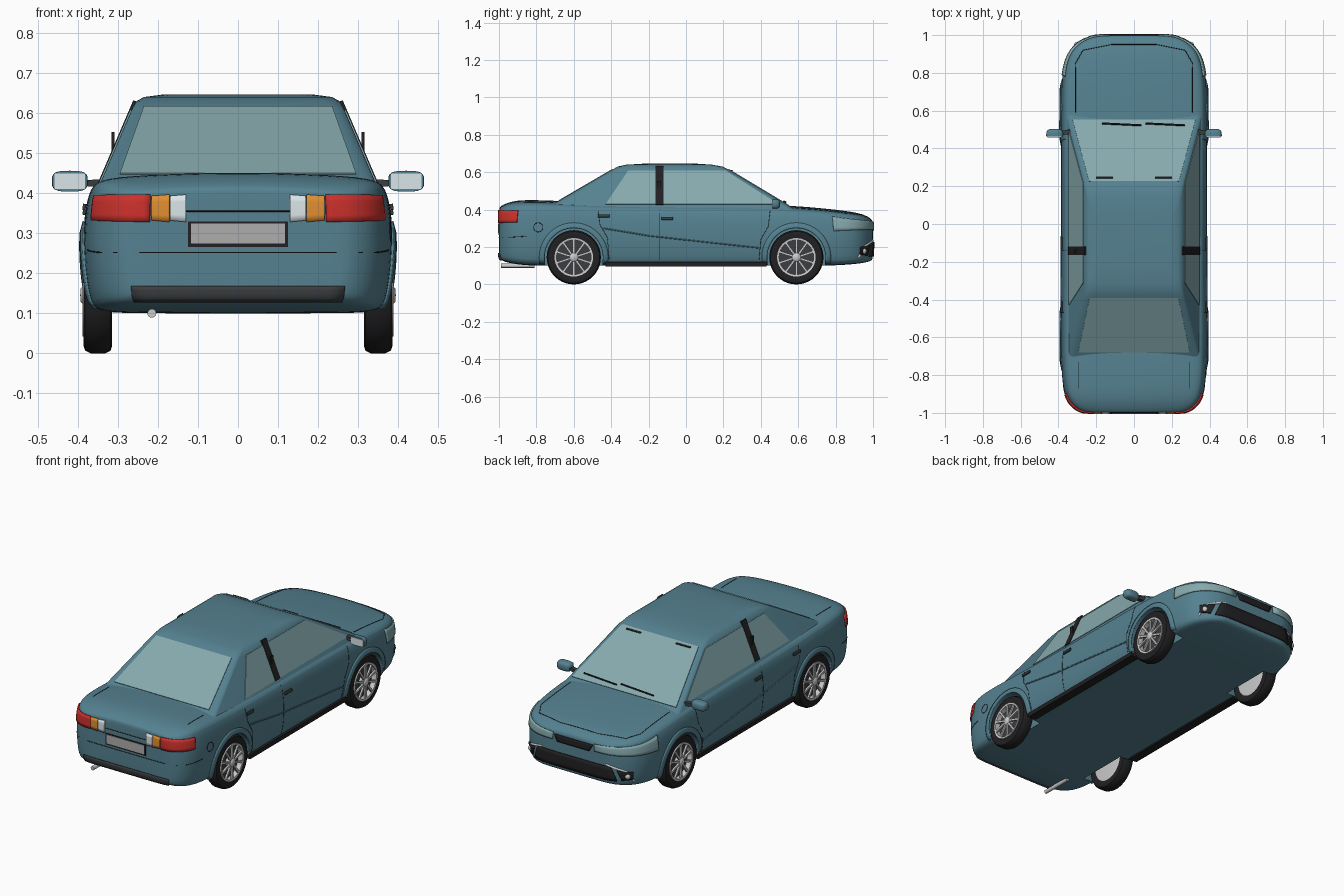
import bpy, bmesh, math
from mathutils import Vector, Matrix
from mathutils.bvhtree import BVHTree

if "Cube" in bpy.data.objects:
    bpy.data.objects.remove(bpy.data.objects["Cube"])


def material(name, rgb):
    m = bpy.data.materials.new(name)
    m.diffuse_color = (*rgb, 1)
    m.use_nodes = True
    m.node_tree.nodes["Principled BSDF"].inputs["Base Color"].default_value = m.diffuse_color
    return m


PAINT = material("paint", (.09, .22, .28))
GLASS = material("glass", (.24, .40, .42))
BLACK = material("black", (.015, .015, .017))
DARK = material("dark_trim", (.045, .048, .052))
SILVER = material("silver", (.55, .57, .58))
RED = material("red", (.6, .03, .025))
ORANGE = material("orange", (.75, .27, .03))
WHITE = material("white", (.7, .78, .8))
PLATE = material("plate", (.42, .42, .42))


def smooth(ob, angle=40):
    bpy.ops.object.select_all(action='DESELECT')
    ob.select_set(True)
    bpy.context.view_layer.objects.active = ob
    bpy.ops.object.shade_smooth_by_angle(angle=math.radians(angle))


def make(name, bm, mat, angle=40, normals=True):
    if normals:
        bmesh.ops.recalc_face_normals(bm, faces=bm.faces)
    me = bpy.data.meshes.new(name)
    bm.to_mesh(me)
    bm.free()
    ob = bpy.data.objects.new(name, me)
    bpy.context.collection.objects.link(ob)
    if mat:
        me.materials.append(mat)
    if angle:
        smooth(ob, angle)
    return ob


def loft(bm, rings, closed=True, caps=True):
    vs = [[bm.verts.new(p) for p in r] for r in rings]
    n = len(vs[0])
    for a, b in zip(vs, vs[1:]):
        for i in range(n if closed else n - 1):
            j = (i + 1) % n
            bm.faces.new((a[i], a[j], b[j], b[i]))
    if caps:
        bm.faces.new(vs[0])
        bm.faces.new(vs[-1])


def boxes(name, mats, mat):
    bm = bmesh.new()
    for m in mats:
        bmesh.ops.create_cube(bm, size=1, matrix=m)
    return make(name, bm, mat, 0)


def box(name, c, size, mat):
    return boxes(name, [Matrix.Translation(c) @ Matrix.Diagonal((*size, 1))], mat)


def prism(name, pts, push, mat):
    bm = bmesh.new()
    push = Vector(push)
    loft(bm, [[Vector(p) - push for p in pts], [Vector(p) + push for p in pts]])
    return make(name, bm, mat, 0)


def lathe(name, profile, c, s, mat, n=40):
    rings = []
    for k in range(n + 1):
        a = math.tau * k / n
        rings.append([(c[0] + s * x, c[1] + r * math.cos(a), c[2] + r * math.sin(a)) for r, x in profile])
    bm = bmesh.new()
    loft(bm, rings, False, False)
    bmesh.ops.remove_doubles(bm, verts=bm.verts, dist=1e-5)
    return make(name, bm, mat)


# Lower body: cross-sections lofted along y (y, half width, bottom, top)
stations = [(-1, .25, .15, .405), (-.995, .285, .135, .415), (-.97, .33, .12, .43), (-.92, .365, .11, .447),
            (-.84, .382, .10, .452), (-.7, .388, .10, .447), (-.5, .388, .10, .438), (-.2, .386, .10, .432),
            (.15, .386, .10, .43), (.45, .388, .10, .425), (.6, .39, .10, .418), (.75, .386, .10, .405),
            (.86, .37, .105, .392), (.93, .335, .112, .38), (.975, .275, .12, .362), (.995, .22, .13, .345),
            (1, .18, .145, .33)]
half = [(0, 0), (.6, 0), (.89, .005), (.955, .06), (.985, .25), (1, .5), (.985, .74), (.955, .91),
        (.88, .965), (.5, .992), (0, 1.005)]
section = half + [(-x, z) for x, z in half[-2:0:-1]]
bm = bmesh.new()
loft(bm, [[(w * fx, y, b + (t - b) * fz) for fx, fz in section] for y, w, b, t in stations])
body = make("body", bm, PAINT)
body.modifiers.new("sub", 'SUBSURF').levels = 2
bpy.context.view_layer.update()
tree = BVHTree.FromObject(body, bpy.context.evaluated_depsgraph_get())


def shoot(origin, target):
    o, t = Vector(origin), Vector(target)
    p, n, *_ = tree.ray_cast(o, (t - o).normalized())
    return (p, n) if p else (t, (t - o).normalized())


# Projections onto the body: around an end, from a side, from above
def end(sy):
    return lambda x, z: shoot((x * 4, sy * 2.2, z), (0, sy * .6, z))


def side(s):
    return lambda y, z: shoot((s * 2, y, z), (0, y, z))


def above(x, y):
    return shoot((x, y, 2), (x, y, 0))


def patch(name, f, mat, nu=14, nv=4, lift=.003):
    bm = bmesh.new()
    rows = []
    for i in range(nu + 1):
        hits = [f(i / nu, j / nv) for j in range(nv + 1)]
        rows.append([p + n * lift for p, n in hits])
    loft(bm, rows, False, False)
    ob = make(name, bm, mat)
    sol = ob.modifiers.new("thick", 'SOLIDIFY')
    sol.thickness, sol.offset = .008, 0
    return ob


def quad(name, proj, c, mat, lift=.003):
    # c: lower start, lower end, upper end, upper start
    a, b, d, e = [Vector(p) for p in c]

    def f(u, v):
        return proj(*a.lerp(b, u).lerp(e.lerp(d, u), v))
    return patch(name, f, mat, lift=lift)


def seam(name, proj, pts, mat=BLACK, r=.0018):
    path = []
    for a, b in zip(pts, pts[1:]):
        path += [proj(*Vector(a).lerp(Vector(b), k / 10))[0] for k in range(11)]
    cu = bpy.data.curves.new(name, 'CURVE')
    cu.dimensions, cu.bevel_depth, cu.bevel_resolution = '3D', r, 1
    sp = cu.splines.new('POLY')
    sp.points.add(len(path) - 1)
    for q, p in zip(sp.points, path):
        q.co = (*p, 1)
    ob = bpy.data.objects.new(name, cu)
    bpy.context.collection.objects.link(ob)
    cu.materials.append(mat)


# Wheel wells cut into the body
AXLES = {"rear": -.6, "front": .59}
cutters = []
for y in AXLES.values():
    for s in (-1, 1):
        bm = bmesh.new()
        bmesh.ops.create_cone(bm, cap_ends=True, segments=48, radius1=.158, radius2=.158, depth=.3,
                              matrix=Matrix.Translation((s * .43, y, .145)) @ Matrix.Rotation(math.pi / 2, 4, 'Y'))
        c = make("well_cutter", bm, None, 0)
        c.hide_render = True
        cutters.append(c)
        mod = body.modifiers.new("well", 'BOOLEAN')
        mod.object, mod.operation, mod.solver = c, 'DIFFERENCE', 'EXACT'
bpy.context.view_layer.update()
mesh = bpy.data.meshes.new_from_object(body.evaluated_get(bpy.context.evaluated_depsgraph_get()))
body.modifiers.clear()
body.data = mesh
for c in cutters:
    bpy.data.objects.remove(c)
smooth(body)


# Cabin: rounded rectangles stacked upward (z, half width, rear y, front y, corner radius)
def rrect(z, w, y0, y1, r, n=5):
    pts = []
    for k, (cx, cy) in enumerate([(w - r, y1 - r), (r - w, y1 - r), (r - w, y0 + r), (w - r, y0 + r)]):
        for i in range(n + 1):
            a = math.pi / 2 * (k + i / n)
            pts.append((cx + r * math.cos(a), cy + r * math.sin(a), z))
    return pts


bm = bmesh.new()
loft(bm, [rrect(*r) for r in [(.38, .3636, -.794, .618, .03), (.61, .265, -.40, .235, .03),
                              (.63, .253, -.365, .195, .04), (.64, .235, -.32, .14, .05),
                              (.646, .19, -.22, .05, .06)]])
make("cabin", bm, PAINT, 35)


def cab_x(z):
    return .355 - (z - .40) * .09 / .21


def cab_front(z):
    return .585 - (z - .40) * .35 / .21


def cab_rear(z):
    return -.76 + (z - .40) * .36 / .21


# Windows and pillars
prism("windscreen", [(x, cab_front(z), z) for x, z in [(-.325, .42), (.325, .42), (.238, .615), (-.238, .615)]],
      (0, .0015, .003), GLASS)
prism("rear_window", [(x, cab_rear(z), z) for x, z in [(-.295, .447), (.295, .447), (.235, .615), (-.235, .615)]],
      (0, -.0015, .003), GLASS)
for s in (-1, 1):
    for name, pts, mat, t in [
            ("front_side_window", [(-.12, .428), (.495, .428), (.212, .607), (-.12, .607)], GLASS, .003),
            ("rear_side_window", [(-.43, .428), (-.16, .428), (-.16, .607), (-.31, .607)], GLASS, .003),
            ("centre_pillar", [(-.163, .425), (-.12, .425), (-.12, .63), (-.163, .63)], BLACK, .005)]:
        prism(name, [(s * cab_x(z), y, z) for y, z in pts], (s * t, 0, t * .4), mat)
    box("pillar_clip", (s * .312, -.145, .525), (.008, .02, .055), BLACK)
    prism("windscreen_hinge", [(s * x, cab_front(.607) + d, .609 - d * .6) for x, d in
                               [(.11, 0), (.2, 0), (.2, .008), (.11, .008)]], (0, .003, .005), BLACK)
for x0 in (-.17, .06):
    prism("wiper", [(x0, .535, .437), (x0 + .21, .525, .443), (x0 + .21, .519, .446), (x0, .529, .44)],
          (0, .003, .004), BLACK)

# Wheels
tyre = [(.10, -.03), (.125, -.036), (.138, -.032), (.145, -.018), (.145, .018), (.138, .032), (.125, .036),
        (.10, .03), (.10, -.03)]
for end_name, y in AXLES.items():
    for s in (-1, 1):
        c = Vector((s * .35, y, .145))
        lathe(end_name + "_tyre", tyre, c, s, BLACK)
        lathe(end_name + "_rim", [(.092, .0), (.092, .036), (.103, .038), (.103, -.03), (.09, -.033), (0, -.02)],
              c, s, SILVER)
        lathe(end_name + "_brake_disc", [(0, .008), (.092, .008), (.092, -.005), (0, -.005)], c, s, DARK)
        lathe(end_name + "_hub", [(0, .044), (.016, .043), (.024, .036), (.024, .0)], c, s, SILVER, 20)
        boxes(end_name + "_spokes", [Matrix.Translation(c + Vector((s * .032, 0, 0)))
                                     @ Matrix.Rotation(math.tau * k / 10, 4, 'X')
                                     @ Matrix.Translation((0, 0, .055))
                                     @ Matrix.Diagonal((.01, .011, .084, 1)) for k in range(10)], SILVER)

        def arch(u, v, s=s, y=y):
            a = math.radians(-10 + 200 * u)
            r = .156 + .028 * v
            p, n = side(s)(y + r * math.cos(a), .145 + r * math.sin(a))
            return p + n * .005 * (1 - v), n
        patch(end_name + "_wheel_arch", arch, PAINT, 32, 3, .001)

# Side details
for s in (-1, 1):
    box("sill", (s * .352, 0, .108), (.05, .86, .024), BLACK)
    for y, z in [(-.44, .365), (-.1, .352)]:
        quad("door_handle", side(s), [(y - .03, z - .007), (y + .03, z - .007), (y + .03, z + .007),
                                      (y - .03, z + .007)], DARK, .006)
    seam("front_door_seam", side(s), [(.45, .395), (.44, .31), (.40, .24), (.39, .13)], r=.0013)
    seam("middle_door_seam", side(s), [(-.14, .40), (-.14, .13)], r=.0013)
    seam("rear_door_seam", side(s), [(-.47, .395), (-.46, .32), (-.42, .25), (-.41, .13)], r=.0013)
    seam("side_crease", side(s), [(-.44, .30), (-.2, .26), (.39, .195)], PAINT, .004)
    # Door mirrors
    bm = bmesh.new()
    bmesh.ops.create_uvsphere(bm, u_segments=20, v_segments=12, radius=1)
    for v in bm.verts:
        x, y, z = [math.copysign(abs(q) ** .6, q) for q in v.co]
        v.co = (s * .42 + x * .045, .468 + max(y, -.15) * .036, .43 + z * .026)
    make("mirror_housing", bm, PAINT)
    box("mirror_glass", (s * .42, .461, .43), (.076, .004, .038), WHITE)
    prism("mirror_stalk", [(s * .335, .49, .435), (s * .335, .49, .415), (s * .39, .48, .418), (s * .39, .48, .432)],
          (0, .012, 0), DARK)
seam("fuel_cap", side(1), [(-.79 + .025 * math.cos(a * math.tau / 16), .305 + .025 * math.sin(a * math.tau / 16))
                           for a in range(17)])

# Tail
tail, nose = end(-1), end(1)
for s in (-1, 1):
    for name, a, b, mat in [("tail_light", .22, .48, RED), ("turn_light", .172, .217, ORANGE),
                            ("reverse_light", .13, .17, WHITE)]:
        quad(name, tail, [(s * a, .328), (s * b, .332), (s * b, .393), (s * a, .396)], mat)
quad("rear_valance", tail, [(-.27, .132), (.27, .132), (.27, .168), (-.27, .168)], DARK)
seam("rear_bumper_seam", tail, [(-.6, .258), (-.4, .252), (.4, .252), (.6, .258)])
seam("boot_lower_seam", tail, [(-.13, .355), (.13, .355)])
for s in (-1, 1):
    seam("boot_seam", above, [(s * .295, -.73), (s * .295, -.87)])
box("rear_plate_frame", (0, -.999, .297), (.25, .008, .064), BLACK)
box("rear_plate", (0, -1.0, .299), (.234, .012, .05), PLATE)
bm = bmesh.new()
bmesh.ops.create_cone(bm, cap_ends=True, segments=20, radius1=.011, radius2=.011, depth=.18,
                      matrix=Matrix.Translation((-.215, -.9, .1)) @ Matrix.Rotation(math.pi / 2, 4, 'X'))
make("exhaust", bm, SILVER)

# Nose
for s in (-1, 1):
    quad("headlight", nose, [(s * .13, .295), (s * .8, .285), (s * .8, .362), (s * .13, .332)], GLASS)
    quad("fog_lamp_recess", nose, [(s * .30, .155), (s * .39, .16), (s * .39, .2), (s * .27, .21)], BLACK)
    p = nose(s * .345, .178)[0]
    bm = bmesh.new()
    bmesh.ops.create_uvsphere(bm, u_segments=16, v_segments=10, radius=.016, matrix=Matrix.Translation(p))
    make("fog_lamp", bm, SILVER)
    seam("chrome_wing", nose, [(s * .40, .145), (s * .33, .205), (s * .2, .235)], SILVER, .006)
quad("upper_grille", nose, [(-.10, .288), (.10, .288), (.12, .325), (-.12, .325)], BLACK)
for z in (.297, .306, .315):
    seam("grille_bar", nose, [(-.1, z), (.1, z)], DARK, .005)
quad("lower_intake", nose, [(-.27, .15), (.27, .15), (.23, .228), (-.23, .228)], BLACK)
box("front_plate", (0, .999, .197), (.22, .014, .048), PLATE)
seam("bonnet_seam", above, [(-.31, .59), (-.31, .85), (-.27, .92), (-.12, .95), (.12, .95), (.27, .92),
                            (.31, .85), (.31, .59)])
